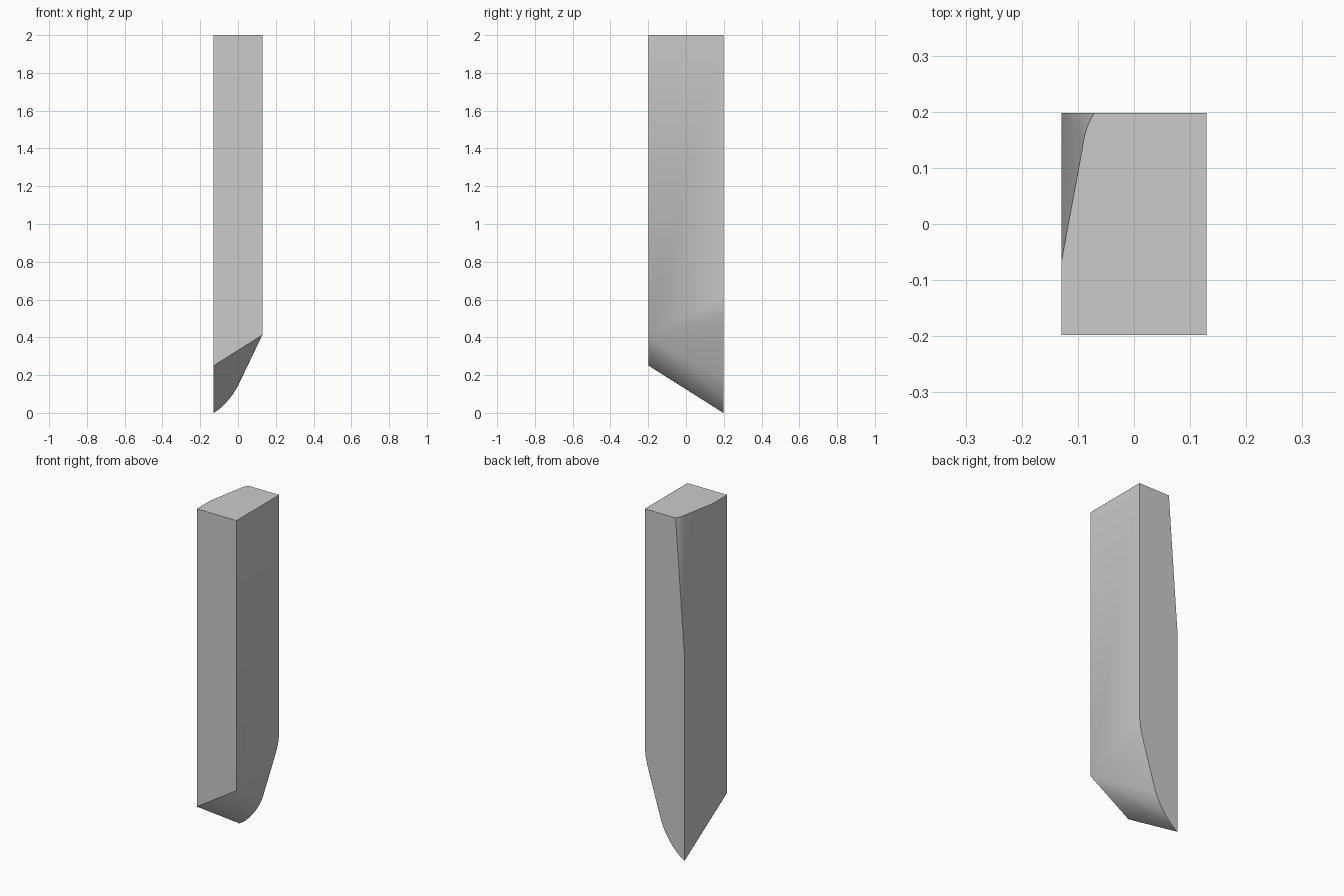
import bpy, bmesh, math
from mathutils import Vector
from mathutils.geometry import interpolate_bezier

if "Cube" in bpy.data.objects:
    bpy.data.objects.remove(bpy.data.objects["Cube"])

X, Y, H = 0.129, 0.198, 2.0


def bez(a, b, c, d, n):
    return interpolate_bezier(*[Vector((p[0], p[1], 0)) for p in (a, b, c, d)], n)


bm = bmesh.new()


def vert(x, y, z):
    return bm.verts.new((x, y, z))


def fan(apex, rim):
    for a, b in zip(rim, rim[1:]):
        bm.faces.new((apex, a, b))


# Main corners of the post
front_left_low = vert(-X, -Y, 0.25)
front_left_top = vert(-X, -Y, H)
front_right_top = vert(X, -Y, H)
back_right_top = vert(X, Y, H)

# Rounded tip: cone fan from the front right corner to a curve on the back
tip_apex = vert(X, -Y, 0.413)
curve = bez((-X, 0), (-0.075, 0.03), (-0.015, 0.1), (0.02, 0.187), 9)
curve += bez((0.097, 0.443), (0.114, 0.5), (X, 0.55), (X, 0.615), 7)
back_curve = [vert(p.x, Y, p.y) for p in curve]
tip = back_curve[0]
fan(tip_apex, [front_left_low] + back_curve)

# Carved upper back left edge: cone fan from a point on that edge to the top
cut_apex = vert(-X, Y, 1.2)
rim = bez((-0.071, Y), (-0.084, 0.175), (-0.088, 0.165), (-0.093, 0.13), 7)
top_rim = [vert(p.x, p.y, H) for p in rim] + [vert(-X, -0.065, H)]
fan(cut_apex, top_rim)

# Flat sides and top
bm.faces.new((front_left_low, tip_apex, front_right_top, front_left_top))
bm.faces.new((tip_apex, back_curve[-1], back_right_top, front_right_top))
bm.faces.new(back_curve + [back_right_top, top_rim[0], cut_apex])
bm.faces.new((front_left_low, tip, cut_apex, top_rim[-1], front_left_top))
bm.faces.new([front_left_top, front_right_top, back_right_top] + top_rim)
bmesh.ops.recalc_face_normals(bm, faces=bm.faces)

mesh = bpy.data.meshes.new("carved_post")
bm.to_mesh(mesh)
bm.free()
post = bpy.data.objects.new("carved_post", mesh)
bpy.context.collection.objects.link(post)
bpy.context.view_layer.objects.active = post
post.select_set(True)
bpy.ops.object.shade_smooth_by_angle(angle=math.radians(30))
